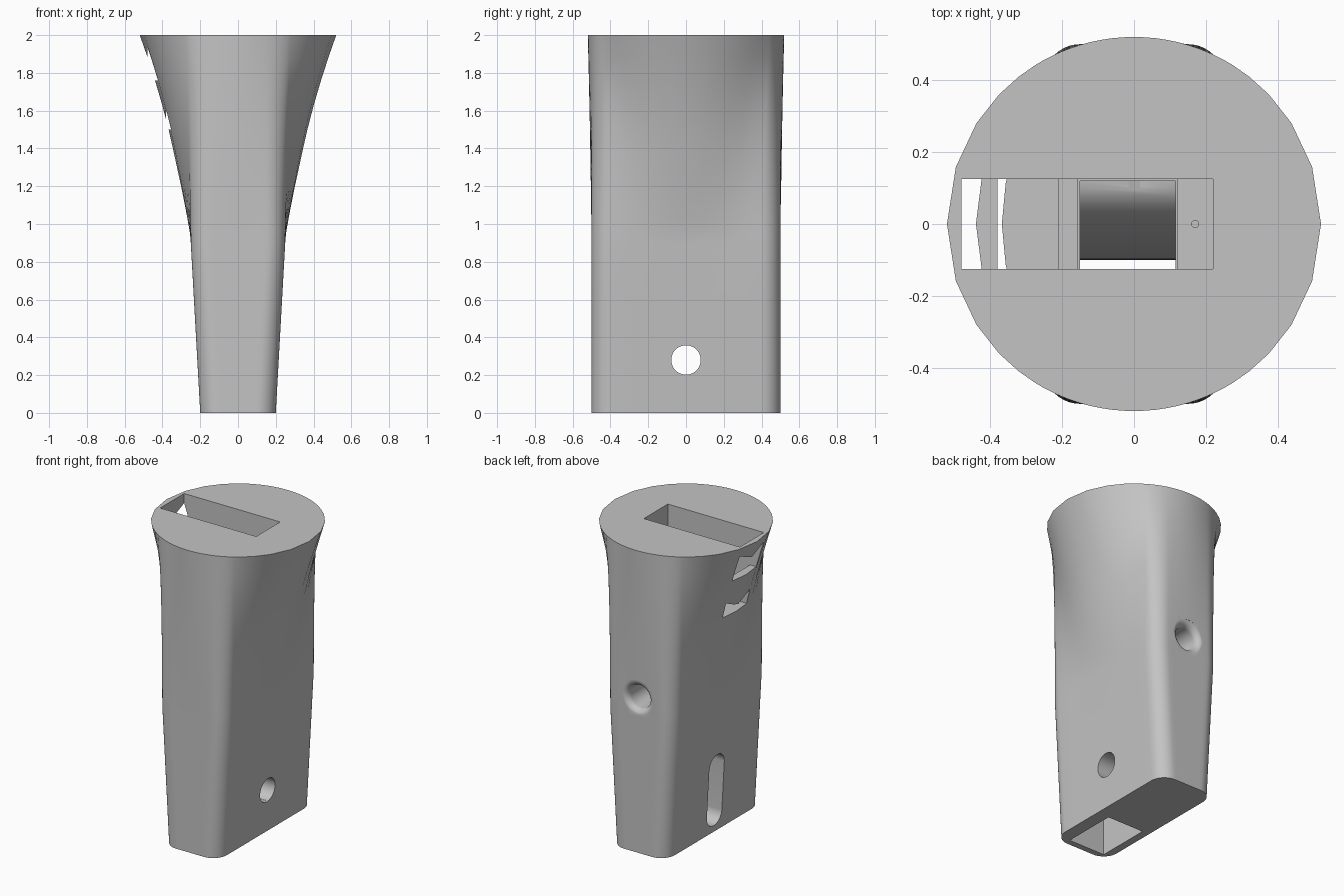
import bpy, bmesh
from math import sin, cos, pi, hypot

cube = bpy.data.objects.get("Cube")
if cube:
    bpy.data.objects.remove(cube, do_unlink=True)

grey = bpy.data.materials.new("plain_grey")
grey.use_nodes = True
COLOUR = (0.55, 0.55, 0.55, 1)
grey.diffuse_color = COLOUR
grey.node_tree.nodes["Principled BSDF"].inputs["Base Color"].default_value = COLOUR


def loft(name, rings):
    """Skin equal-length rings and cap both ends."""
    bm = bmesh.new()
    loops = [[bm.verts.new(p) for p in ring] for ring in rings]
    count = len(loops[0])
    for low, high in zip(loops, loops[1:]):
        for i in range(count):
            j = (i + 1) % count
            bm.faces.new((low[i], low[j], high[j], high[i]))
    bm.faces.new(loops[0])
    bm.faces.new(loops[-1])
    bmesh.ops.recalc_face_normals(bm, faces=bm.faces)
    mesh = bpy.data.meshes.new(name)
    bm.to_mesh(mesh)
    bm.free()
    mesh.materials.append(grey)
    obj = bpy.data.objects.new(name, mesh)
    bpy.context.collection.objects.link(obj)
    return obj


def arc(cu, cv, r, start, end, steps):
    angles = [start + (end - start) * i / steps for i in range(steps + 1)]
    return [(cu + r * cos(a), cv + r * sin(a)) for a in angles]


def along_x(profile, x0, x1):
    return [[(x, y, z) for y, z in profile] for x in (x0, x1)]


def rounded_rect(hx, hy, r, side_steps=10):
    """Rounded rectangle with evenly divided straight sides."""
    corners = []
    for k, (sx, sy) in enumerate([(1, 1), (-1, 1), (-1, -1), (1, -1)]):
        corners += arc(sx * (hx - r), sy * (hy - r), r, k * pi / 2, (k + 1) * pi / 2, 10)
    points = []
    for i, (x, y) in enumerate(corners):
        points.append((x, y))
        if i % 11 == 10:
            nx, ny = corners[(i + 1) % len(corners)]
            for s in range(1, side_steps):
                t = s / side_steps
                points.append((x + (nx - x) * t, y + (ny - y) * t))
    return points


# Body: slim rounded rectangle flaring to a round top
TOP_RADIUS = 0.52
FLARE = [(0.9, 0), (0.95, 0.015), (1.02, 0.06), (1.1, 0.115), (1.2, 0.19),
         (1.3, 0.27), (1.4, 0.35), (1.5, 0.435), (1.62, 0.55), (1.75, 0.69),
         (1.88, 0.845), (2.0, 1)]


def body_ring(z, blend):
    ring = []
    for x, y in rounded_rect(0.2 + 0.05 * min(z / 0.9, 1), 0.5, 0.1):
        scale = 1 - blend + blend * TOP_RADIUS / hypot(x, y)
        ring.append((x * scale, y * scale, z))
    return ring


stages = [(0, 0), (0.3, 0), (0.6, 0)] + FLARE
body = loft("body", [body_ring(z, b) for z, b in stages])

# Stepped shaft from the top
steps = [(-0.48, 2.1), (-0.48, 1.76), (-0.38, 1.76), (-0.38, 1.5), (-0.21, 1.5),
         (-0.21, 1.2), (-0.155, 1.2), (-0.155, 1.1), (0.12, 1.1), (0.12, 1.2),
         (0.22, 1.2), (0.22, 2.1)]
shaft = loft("shaft_cutter", [[(x, y, z) for x, z in steps] for y in (-0.125, 0.125)])

# Curved chute sweeping down to the front of the base
floor = [(0.12 - 0.22 * sin(i * pi / 32), 0.3 + 0.65 * cos(i * pi / 32)) for i in range(17)]
chute_profile = floor + [(-0.1, -0.1), (-0.46, -0.1), (-0.46, 0.5), (-0.4, 0.8),
                         (-0.25, 1.1), (-0.12, 1.3), (0.12, 1.3)]
chute = loft("chute_cutter", along_x(chute_profile, -0.15, 0.115))

# Round cross hole and the long slot on the opposite side
HOLE = 0.078
cross_hole = loft("cross_hole_cutter", along_x(arc(0, 0.28, HOLE, 0, 2 * pi * 47 / 48, 47), -0.1, 0.4))
slot_profile = arc(0, 0.44, HOLE, 0, pi, 20) + arc(0, 0.12, HOLE, pi, 2 * pi, 20)
slot = loft("slot_cutter", along_x(slot_profile, -0.4, -0.02))

# Back hole with a rounded lip
lip = [(0.05, 0.075)] + [(0.505 - 0.045 * cos(i * pi / 16), 0.12 - 0.045 * sin(pi / 2 - i * pi / 16))
                         for i in range(9)]
lip = [(0.05, 0.075)] + [(0.46 + 0.042 * sin(i * pi / 16), 0.117 - 0.042 * cos(i * pi / 16))
                         for i in range(9)] + [(0.6, 0.117)]
back_hole = loft("back_hole_cutter",
                 [[(x, y, z) for x, z in arc(0, 1.02, r, 0, 2 * pi * 47 / 48, 47)] for y, r in lip])

# Pin hole in the upper ledge
pin = loft("pin_hole_cutter",
           [[(x, y, z) for x, y in arc(0.17, 0, 0.01, 0, 2 * pi * 11 / 12, 11)] for z in (1.1, 1.3)])

# Cut everything out of the body
bpy.context.view_layer.objects.active = body
for cutter in (shaft, chute, cross_hole, slot, back_hole, pin):
    cut = body.modifiers.new(cutter.name, "BOOLEAN")
    cut.operation = "DIFFERENCE"
    cut.solver = "EXACT"
    cut.object = cutter
    bpy.ops.object.modifier_apply(modifier=cut.name)
    bpy.data.objects.remove(cutter, do_unlink=True)

bpy.ops.object.select_all(action="DESELECT")
body.select_set(True)
bpy.ops.object.shade_smooth_by_angle(angle=0.6)
